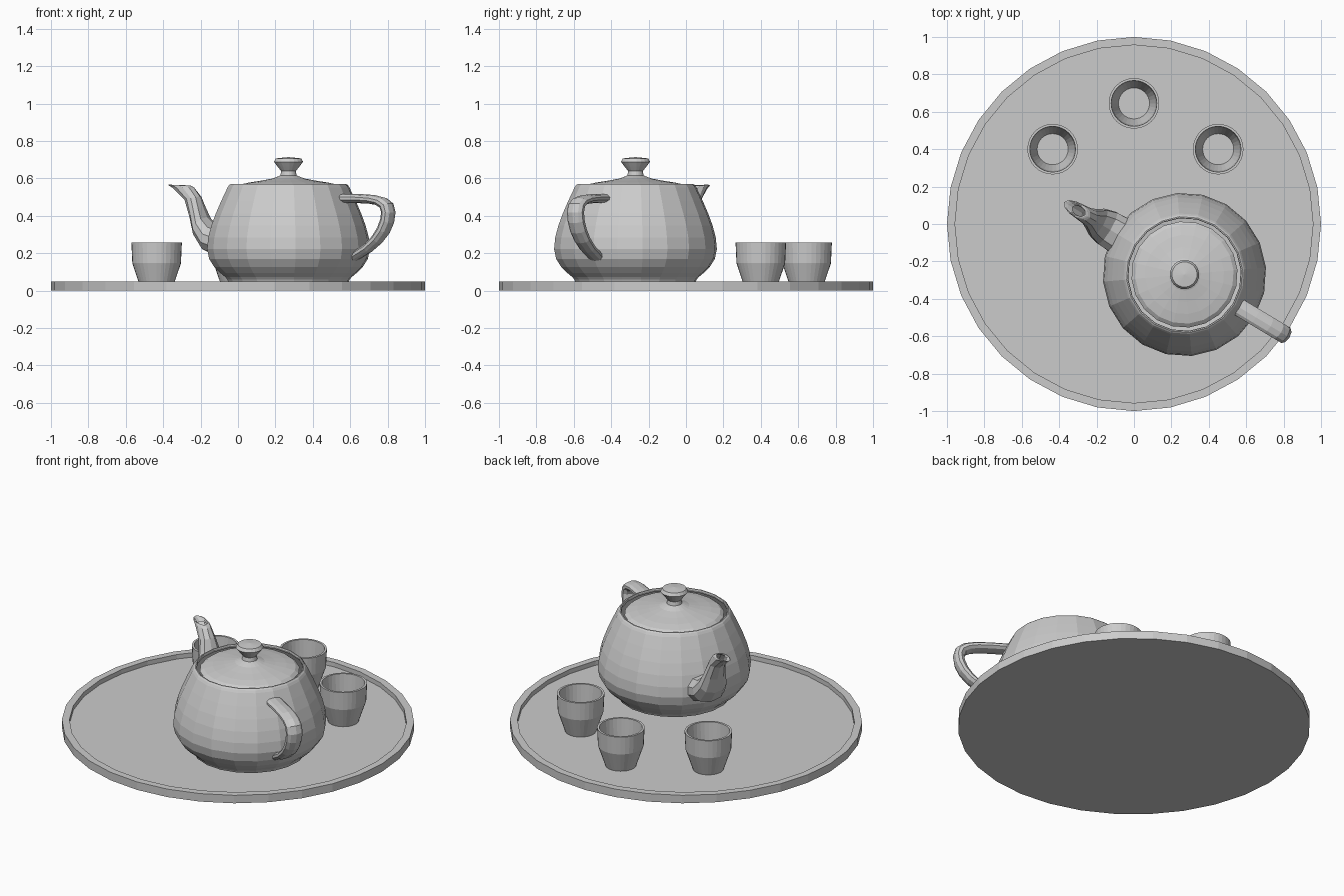
import bpy, bmesh
from math import radians, tau
from mathutils import Vector

cube = bpy.data.objects.get("Cube")
if cube:
    bpy.data.objects.remove(cube)

GREY = (0.6, 0.6, 0.6, 1)
grey = bpy.data.materials.new("plain grey")
grey.use_nodes = True
grey.diffuse_color = GREY
grey.node_tree.nodes["Principled BSDF"].inputs["Base Color"].default_value = GREY

FLOOR = 0.022
POT = dict(location=(0.27, -0.27, 0.026), turn=149, scale=0.2185)
ROWS = 5


def finish(bm, name, location=(0, 0, 0), turn=0, scale=1):
    bmesh.ops.remove_doubles(bm, verts=bm.verts, dist=0.0005)
    bmesh.ops.recalc_face_normals(bm, faces=bm.faces)
    mesh = bpy.data.meshes.new(name)
    bm.to_mesh(mesh)
    bm.free()
    mesh.materials.append(grey)
    obj = bpy.data.objects.new(name, mesh)
    bpy.context.collection.objects.link(obj)
    obj.location = location
    obj.rotation_euler.z = radians(turn)
    obj.scale = (scale,) * 3


def weights(t):
    u = 1 - t
    return u**3, 3 * u * u * t, 3 * u * t * t, t**3


def bezier(points, rows=ROWS):
    """Sample a chain of cubic curves given as 3n+1 control points."""
    result = [Vector(points[0])]
    for k in range(0, len(points) - 1, 3):
        for i in range(1, rows + 1):
            w = weights(i / rows)
            result.append(sum((Vector(p) * f for p, f in zip(points[k:k + 4], w)),
                              Vector((0,) * len(points[0]))))
    return result


def lathe(name, profile, sides, **place):
    bm = bmesh.new()
    verts = [bm.verts.new((r, 0, z)) for r, z in profile]
    edges = [bm.edges.new(pair) for pair in zip(verts, verts[1:])]
    bmesh.ops.spin(bm, geom=verts + edges, cent=(0, 0, 0), axis=(0, 0, 1),
                   angle=tau, steps=sides, use_merge=True)
    finish(bm, name, **place)


def tube(name, upper, lower, **place):
    """Skin an oval tube between two side curves of (x, z, half width)."""
    bm = bmesh.new()
    rings = []
    for a, b in zip(bezier(upper), bezier(lower)):
        ring = []
        for side in (1, -1):
            for i in range(ROWS):
                w = weights(i / ROWS)
                near, far = (a, b) if side > 0 else (b, a)
                p = near * (w[0] + w[1]) + far * (w[2] + w[3])
                ring.append(bm.verts.new((p.x, side * p.z * (w[1] + w[2]), p.y)))
        rings.append(ring)
    for r, q in zip(rings, rings[1:]):
        for i in range(len(r)):
            j = (i + 1) % len(r)
            bm.faces.new((r[i], r[j], q[j], q[i]))
    finish(bm, name, **place)


# Round tray with a raised rim
lathe("tray", [(0, 0), (1, 0), (1, 0.05), (0.957, 0.05), (0.957, FLOOR), (0, FLOOR)], 32)

# Teapot body with rolled rim
lathe("teapot_body", bezier([
    (1.4, 2.4), (1.3375, 2.53), (1.4375, 2.53), (1.5, 2.4),
    (1.75, 1.875), (2, 1.35), (2, 0.9),
    (2, 0.45), (1.5, 0.225), (1.5, 0.15),
    (1.5, 0.075), (1.425, 0), (0, 0)]), 20, **POT)

# Lid and knob
lathe("teapot_lid", bezier([
    (0, 3.15), (0.8, 3.15), (0, 2.85), (0.2, 2.7),
    (0.4, 2.55), (1.3, 2.55), (1.3, 2.4)]), 20, **POT)

# Handle, opposite the spout
H = 0.3
tube("teapot_handle",
     [(-1.5, 2.25, H), (-2.5, 2.25, H), (-3, 2.25, H), (-3, 1.8, H),
      (-3, 1.35, H), (-2.65, 0.94, H), (-1.9, 0.6, H)],
     [(-1.6, 2.025, H), (-2.3, 2.025, H), (-2.7, 2.025, H), (-2.7, 1.8, H),
      (-2.7, 1.575, H), (-2.5, 1.125, H), (-2, 0.9, H)], **POT)

# Spout with a lip turning inwards
W, N, L = 0.66, 0.25, 0.15
tube("teapot_spout",
     [(1.7, 1.425, W), (2.6, 1.425, W), (2.3, 2.1, N), (2.7, 2.4, N),
      (2.8, 2.475, N), (2.9, 2.475, L), (2.8, 2.4, L)],
     [(1.7, 0.6, W), (3.1, 0.825, W), (2.4, 2.025, N), (3.3, 2.4, N),
      (3.525, 2.494, N), (3.45, 2.51, L), (3.2, 2.4, L)], **POT)

# Three cups
cup = [(0, 0), (0.088, 0), (0.13, 0.125), (0.135, 0.235), (0.122, 0.235),
       (0.116, 0.125), (0.083, 0.02), (0, 0.02)]
for side, x, y in (("right", -0.435, 0.4), ("middle", 0, 0.645), ("left", 0.45, 0.4)):
    lathe("cup_" + side, cup, 32, location=(x, y, FLOOR))
